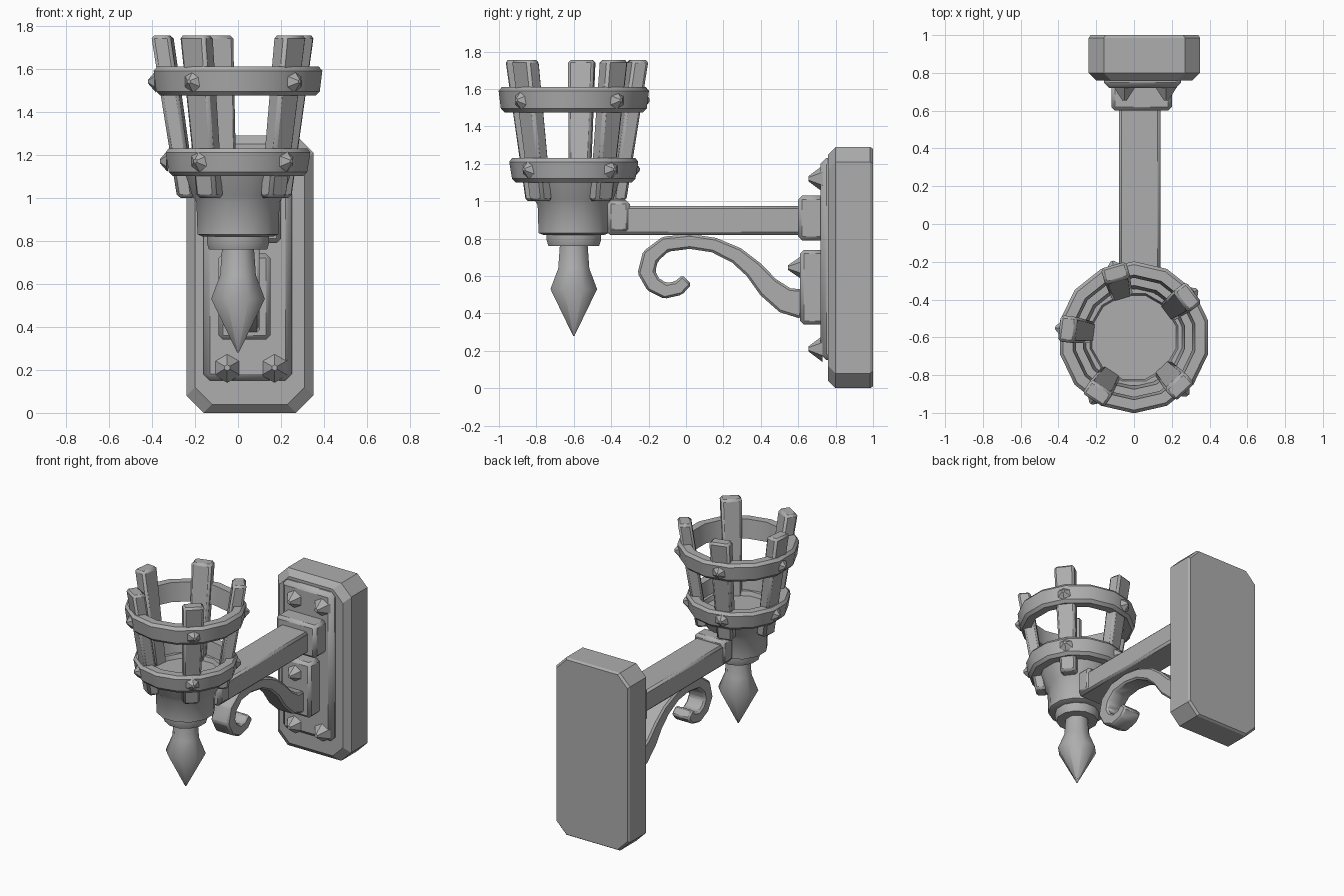
import bpy, bmesh, math
from mathutils import Vector, Matrix

if "Cube" in bpy.data.objects:
    bpy.data.objects.remove(bpy.data.objects["Cube"])

metal = bpy.data.materials.new("grey iron")
metal.diffuse_color = (0.42, 0.42, 0.42, 1)
metal.use_nodes = True
metal.node_tree.nodes["Principled BSDF"].inputs["Base Color"].default_value = metal.diffuse_color
CUP = Vector((0, -0.6, 0))


def finish(name, bm, bevel=0.0, angle=35):
    """Turn a bmesh into a shaded object, optionally with worn edges."""
    bmesh.ops.recalc_face_normals(bm, faces=bm.faces)
    me = bpy.data.meshes.new(name)
    bm.to_mesh(me)
    bm.free()
    me.materials.append(metal)
    ob = bpy.data.objects.new(name, me)
    bpy.context.collection.objects.link(ob)
    if bevel:
        mod = ob.modifiers.new("worn edges", 'BEVEL')
        mod.width = bevel
        mod.segments = 1
        mod.limit_method = 'ANGLE'
    bpy.ops.object.select_all(action='DESELECT')
    ob.select_set(True)
    bpy.context.view_layer.objects.active = ob
    bpy.ops.object.shade_smooth_by_angle(angle=math.radians(angle))
    return ob


def box(name, x, y, z, bevel=0.015):
    bm = bmesh.new()
    bmesh.ops.create_cube(bm, size=1)
    for v in bm.verts:
        v.co = [(a + b) / 2 + c * (b - a) for (a, b), c in zip((x, y, z), v.co)]
    return finish(name, bm, bevel)


def lathe(name, profile, sides, closed=False, angle=35):
    """Spin (radius, z) points around the cup axis."""
    bm = bmesh.new()
    rings = []
    for r, z in profile:
        rings.append([bm.verts.new(CUP + Vector((r * math.cos(t), r * math.sin(t), z)))
                      for t in (2 * math.pi * (i + 0.5) / sides for i in range(sides))])
    pairs = list(zip(rings, rings[1:]))
    if closed:
        pairs.append((rings[-1], rings[0]))
    for a, b in pairs:
        for i in range(sides):
            j = (i + 1) % sides
            bm.faces.new((a[i], a[j], b[j], b[i]))
    if not closed:
        bm.faces.new(rings[0])
        bm.faces.new(rings[-1])
    return finish(name, bm, angle=angle)


def rivet(name, pos, direction, radius=0.055, height=0.08):
    """Pointed four-sided stud."""
    bm = bmesh.new()
    rot = Vector(direction).to_track_quat('Z', 'Y').to_matrix().to_4x4()
    bmesh.ops.create_cone(bm, cap_ends=True, segments=6, radius1=radius,
                          radius2=radius * 0.2, depth=height,
                          matrix=Matrix.Translation(pos) @ rot @ Matrix.Translation((0, 0, height / 2)))
    return finish(name, bm)


# Wall plate: cut-corner outline, extruded, with a chamfered front rim
def plate_loop(bm, y, inset):
    x0, x1, z0, z1, c = -0.24 + inset, 0.35 - inset, inset, 1.29 - inset, 0.08
    pts = [(x0 + c, z0), (x1 - c, z0), (x1, z0 + c), (x1, z1 - c),
           (x1 - c, z1), (x0 + c, z1), (x0, z1 - c), (x0, z0 + c)]
    return [bm.verts.new((x, y, z)) for x, z in pts]


bm = bmesh.new()
loops = [plate_loop(bm, 1.0, 0.01), plate_loop(bm, 0.985, 0), plate_loop(bm, 0.80, 0),
         plate_loop(bm, 0.76, 0.04)]
for a, b in zip(loops, loops[1:]):
    for i in range(8):
        bm.faces.new((a[i], a[(i + 1) % 8], b[(i + 1) % 8], b[i]))
bm.faces.new(loops[0])
bm.faces.new(loops[-1])
finish("wall_plate", bm, angle=30)

# Raised panel and the two mounting blocks
box("raised_panel", (-0.16, 0.25), (0.72, 0.79), (0.15, 1.23), 0.03)
box("arm_mount", (-0.12, 0.20), (0.60, 0.74), (0.79, 1.03), 0.02)
box("scroll_mount", (-0.09, 0.15), (0.61, 0.74), (0.34, 0.74), 0.02)

# Straight arm with a thicker end against the cup
box("arm", (-0.08, 0.14), (-0.42, 0.62), (0.82, 0.975), 0.015)
box("arm_end", (-0.09, 0.15), (-0.42, -0.30), (0.83, 1.005), 0.02)

# Plate studs
for x in (-0.05, 0.17):
    for z in (1.12, 0.21):
        rivet("plate_stud", (x, 0.73, z), (0, -1, 0), 0.07, 0.075)
rivet("scroll_stud", (0.03, 0.615, 0.645), (0, -1, 0), 0.06, 0.07)

# Scroll bracket: (y, z, thickness) along its centre line
path = [(0.63, 0.45, .16), (0.53, 0.47, .14), (0.44, 0.54, .12), (0.36, 0.635, .10),
        (0.27, 0.71, .09), (0.15, 0.765, .08), (0.02, 0.785, .08), (-0.11, 0.77, .085),
        (-0.19, 0.705, .095), (-0.212, 0.62, .095), (-0.175, 0.555, .09),
        (-0.11, 0.52, .085), (-0.04, 0.535, .08), (0.005, 0.58, .07)]
bm = bmesh.new()
sections = []
for i, (y, z, t) in enumerate(path):
    a, b = path[max(i - 1, 0)], path[min(i + 1, len(path) - 1)]
    d = Vector((b[0] - a[0], b[1] - a[1])).normalized()
    n = Vector((-d.y, d.x)) * t / 2
    sections.append([bm.verts.new((x, y + s * n.x, z + s * n.y))
                     for x, s in ((-0.04, 1), (0.10, 1), (0.10, -1), (-0.04, -1))])
for a, b in zip(sections, sections[1:]):
    for i in range(4):
        bm.faces.new((a[i], a[(i + 1) % 4], b[(i + 1) % 4], b[i]))
bm.faces.new(sections[0])
bm.faces.new(sections[-1])
finish("scroll_bracket", bm, 0.012, 40)

# Cup, collar and pointed finial
lathe("cup", [(0.17, 0.82), (0.195, 0.83), (0.20, 0.98), (0.22, 1.01), (0.25, 1.10),
              (0.265, 1.13), (0.24, 1.13), (0.23, 1.10)], 12)
lathe("collar", [(0.14, 0.76), (0.15, 0.79), (0.15, 0.83)], 12)
lathe("finial", [(0.004, 0.28), (0.135, 0.53), (0.09, 0.64), (0.08, 0.77)], 8, angle=50)

# Two hoops of the basket
lathe("lower_hoop", [(0.31, 1.10), (0.33, 1.12), (0.345, 1.21), (0.33, 1.23),
                     (0.275, 1.23), (0.255, 1.10)], 14, True)
lathe("upper_hoop", [(0.37, 1.475), (0.39, 1.495), (0.402, 1.59), (0.385, 1.61),
                     (0.33, 1.61), (0.315, 1.475)], 14, True)

# Five leaning slats, each studded at both hoops
for deg in (106, 37, 173, 237, 313):
    t = math.radians(deg)
    out, side = Vector((math.cos(t), math.sin(t), 0)), Vector((-math.sin(t), math.cos(t), 0))
    bm = bmesh.new()
    bmesh.ops.create_cube(bm, size=1)
    for v in bm.verts:
        r, w, d, z = (0.355, 0.14, 0.09, 1.755) if v.co.z > 0 else (0.24, 0.11, 0.08, 1.0)
        v.co = CUP + out * (r + v.co.x * d) + side * v.co.y * w + Vector((0, 0, z))
    finish("basket_slat", bm, 0.015)
    for r, z in ((0.33, 1.17), (0.385, 1.54)):
        rivet("hoop_stud", CUP + out * r + Vector((0, 0, z)), out, 0.05, 0.035)
